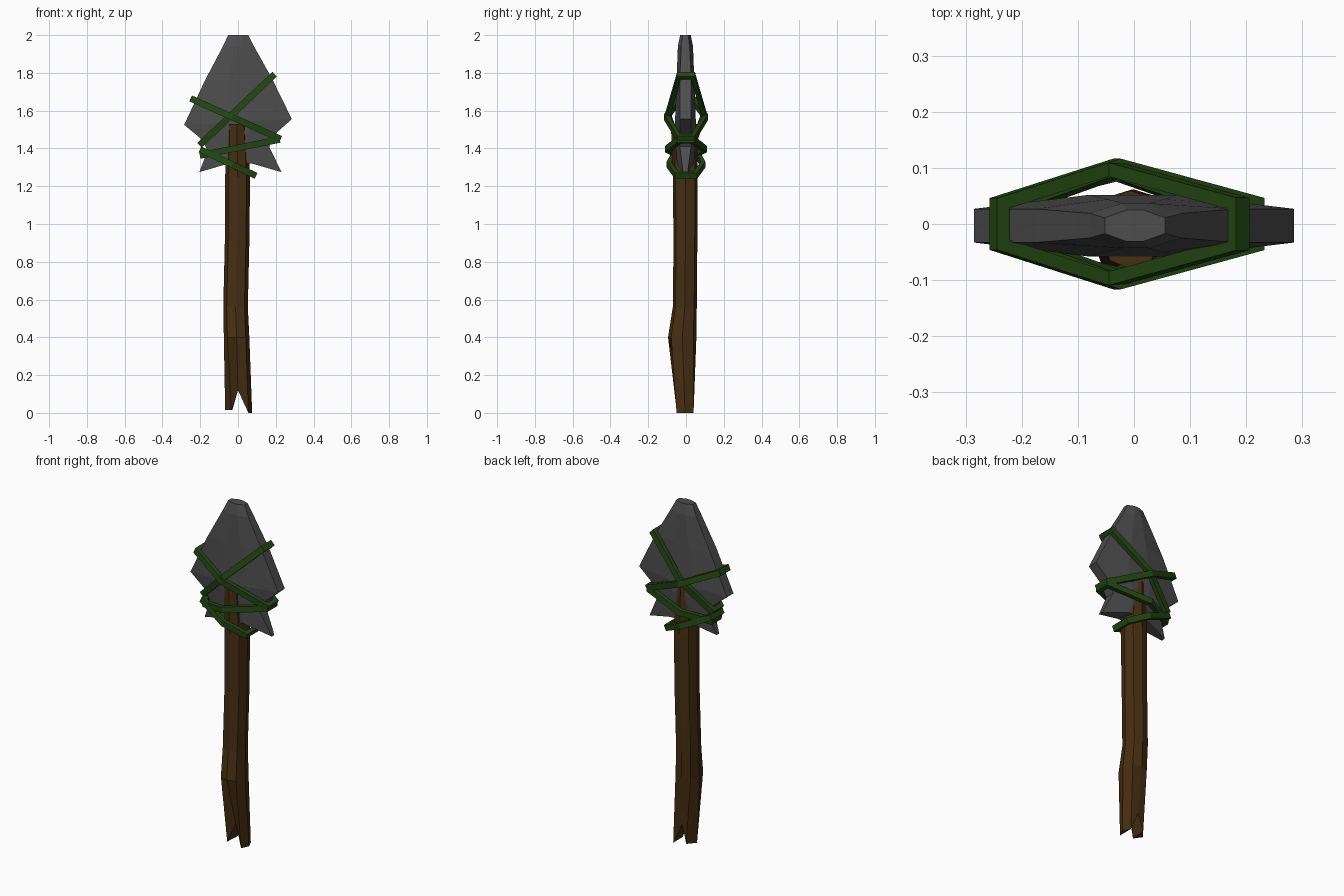
import bpy, bmesh
from mathutils import Vector

cube = bpy.data.objects.get("Cube")
if cube:
    bpy.data.objects.remove(cube, do_unlink=True)


def material(name, rgb):
    m = bpy.data.materials.new(name)
    m.use_nodes = True
    m.diffuse_color = (*rgb, 1)
    bsdf = next(n for n in m.node_tree.nodes if n.type == 'BSDF_PRINCIPLED')
    bsdf.inputs["Base Color"].default_value = (*rgb, 1)
    return m


def finish(name, bm, mat):
    bmesh.ops.recalc_face_normals(bm, faces=bm.faces)
    mesh = bpy.data.meshes.new(name)
    bm.to_mesh(mesh)
    bm.free()
    mesh.materials.append(mat)
    obj = bpy.data.objects.new(name, mesh)
    bpy.context.collection.objects.link(obj)
    return obj


def loft(bm, rings, closed=False):
    """Skin between rings of points; closed joins the last to the first."""
    loops = [[bm.verts.new(p) for p in r] for r in rings]
    pairs = list(zip(loops, loops[1:]))
    if closed:
        pairs.append((loops[-1], loops[0]))
    for a, b in pairs:
        for i in range(len(a)):
            j = (i + 1) % len(a)
            bm.faces.new((a[i], a[j], b[j], b[i]))
    return loops


stone = material("dark stone", (0.075, 0.075, 0.075))
wood = material("brown wood", (0.062, 0.028, 0.006))
vine = material("green vine", (0.017, 0.065, 0.006))

# Stone head: left x, z, right x, z, edge half thickness, middle half thickness
sections = [
    (-0.205, 1.275, 0.23, 1.275, 0.012, 0.045),
    (-0.16, 1.39, 0.165, 1.41, 0.03, 0.05),
    (-0.2, 1.455, 0.2, 1.48, 0.03, 0.054),
    (-0.285, 1.525, 0.285, 1.555, 0.03, 0.055),
    (-0.175, 1.76, 0.18, 1.77, 0.03, 0.047),
    (-0.08, 1.94, 0.085, 1.94, 0.022, 0.04),
    (-0.052, 2.0, 0.055, 2.0, 0.014, 0.028),
]
rings = []
for xl, zl, xr, zr, edge, mid in sections:
    a, b = Vector((xl, -0.003, zl)), Vector((xr, -0.003, zr))
    outline = [(0, -edge), (0.36, -mid), (0.64, -mid), (1, -edge),
               (1, edge), (0.64, mid), (0.36, mid), (0, edge)]
    rings.append([a.lerp(b, t) + Vector((0, y, 0)) for t, y in outline])
for i in (1, 2, 5, 6):
    rings[0][i].z = 1.32
bm = bmesh.new()
loops = loft(bm, rings)
bm.faces.new(loops[-1])
lo = loops[0]
for i in range(3):
    bm.faces.new((lo[i], lo[i + 1], lo[6 - i], lo[7 - i]))
finish("stone_head", bm, stone)

# Shaft: z, left x, right x, front y, back y
levels = [
    (0.4, -0.075, 0.06, -0.095, 0.055),
    (0.56, -0.078, 0.052, -0.07, 0.057),
    (0.9, -0.07, 0.06, -0.066, 0.06),
    (1.25, -0.068, 0.064, -0.07, 0.062),
    (1.53, -0.058, 0.046, -0.08, 0.06),
]
rings = []
# Split foot: two prongs with a raised notch between them
rings.append([(0.075, -0.005, 0), (0.055, 0.04, 0), (0, 0.035, 0.12), (-0.03, 0.04, 0.015),
              (-0.068, -0.005, 0.015), (-0.035, -0.05, 0.015), (0, -0.02, 0.12), (0.055, -0.05, 0)])
for z, xl, xr, yf, yb in levels:
    cx, cy = (xl + xr) / 2, (yf + yb) / 2
    rx, ry = (xr - xl) / 2, (yb - yf) / 2
    outline = [(1, 0), (0.72, 0.78), (0, 1), (-0.72, 0.78),
               (-1, 0), (-0.72, -0.78), (0, -1), (0.72, -0.78)]
    rings.append([(cx + rx * u, cy + ry * v, z) for u, v in outline])
bm = bmesh.new()
loops = loft(bm, rings)
bm.faces.new(loops[-1])
f = loops[0]
for ids in ((3, 4, 5), (7, 0, 1), (2, 3, 5, 6), (6, 7, 1, 2)):
    bm.faces.new([f[i] for i in ids])
finish("wooden_shaft", bm, wood)


# Vine bindings: flat loops, each tilted across the head
def binding(name, left, right, bulge, end_y=0.037, peak_x=-0.03):
    a, b = Vector((left[0], 0, left[1])), Vector((right[0], 0, right[1]))
    peak = a.lerp(b, (peak_x - a.x) / (b.x - a.x))
    back = Vector((0, 1, 0))
    pts = [a - back * end_y, peak - back * bulge, b - back * end_y,
           b + back * end_y, peak + back * bulge, a + back * end_y]
    along = (b - a).normalized()
    side = along.cross(back)
    rings = []
    for i, p in enumerate(pts):
        d0 = (p - pts[i - 1]).normalized()
        d1 = (pts[(i + 1) % len(pts)] - p).normalized()
        n0, n1 = d0.cross(side), d1.cross(side)
        out = (n0 + n1).normalized()
        out *= 0.012 / out.dot(n0)
        w = side * 0.017
        rings.append([p + out + w, p + out - w, p - out - w, p - out + w])
    bm = bmesh.new()
    loft(bm, rings, closed=True)
    finish(name, bm, vine)


binding("upper_vine", (-0.195, 1.425), (0.185, 1.785), 0.096)
binding("crossing_vine", (-0.24, 1.66), (0.215, 1.455), 0.104)
binding("middle_vine", (-0.19, 1.365), (0.21, 1.445), 0.098)
binding("lower_vine", (-0.19, 1.39), (0.085, 1.26), 0.09, 0.05)
